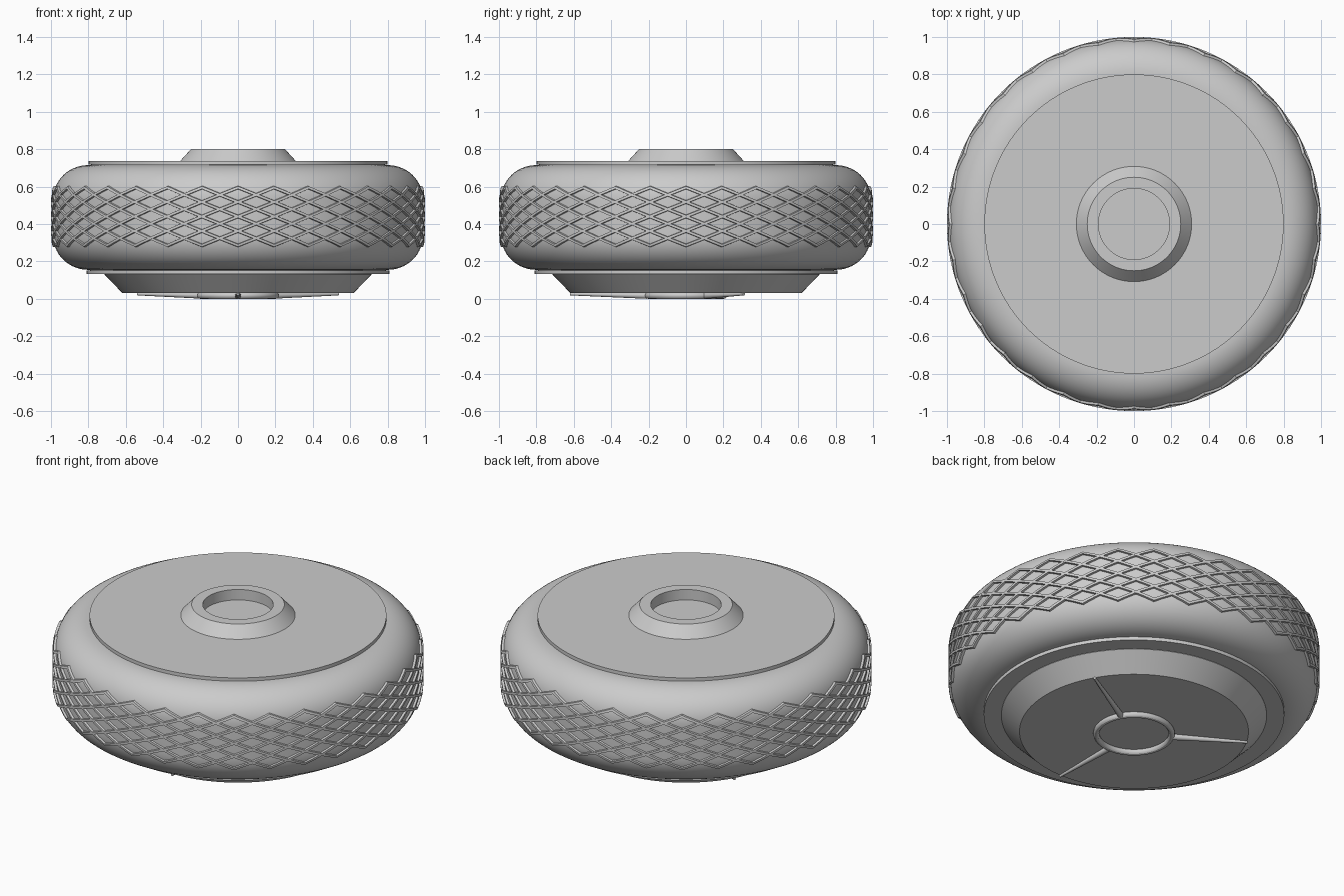
import bpy, bmesh
from math import sin, cos, pi, sqrt, radians
from mathutils import Matrix, Vector

cube = bpy.data.objects.get("Cube")
if cube:
    bpy.data.objects.remove(cube, do_unlink=True)

grey = bpy.data.materials.new("grey")
grey.use_nodes = True
grey.diffuse_color = (0.6, 0.6, 0.6, 1)
grey.node_tree.nodes["Principled BSDF"].inputs["Base Color"].default_value = (0.6, 0.6, 0.6, 1)

MID, HALF, CORNER = 0.435, 0.28, 0.18   # tyre centre height, half width, corner height
RIM, BULGE = 0.8, 0.188                 # tyre shoulder radius and swell beyond it


def finish(name, bm, smooth=True):
    bmesh.ops.recalc_face_normals(bm, faces=bm.faces[:])
    mesh = bpy.data.meshes.new(name)
    bm.to_mesh(mesh)
    bm.free()
    mesh.materials.append(grey)
    obj = bpy.data.objects.new(name, mesh)
    bpy.context.collection.objects.link(obj)
    if smooth:
        bpy.ops.object.select_all(action='DESELECT')
        obj.select_set(True)
        bpy.context.view_layer.objects.active = obj
        bpy.ops.object.shade_smooth_by_angle(angle=radians(30))
    return obj


def lathe(name, profile, steps=128):
    """Spin (radius, height) points around the vertical axis."""
    bm = bmesh.new()
    verts = [bm.verts.new((r, 0, z)) for r, z in profile]
    edges = [bm.edges.new(pair) for pair in zip(verts, verts[1:])]
    bmesh.ops.spin(bm, geom=verts + edges, cent=(0, 0, 0), axis=(0, 0, 1),
                   angle=2 * pi, steps=steps, use_merge=True)
    bmesh.ops.remove_doubles(bm, verts=bm.verts[:], dist=1e-5)
    return finish(name, bm)


def tyre_radius(z):
    t = max(0, abs(z - MID) - (HALF - CORNER)) / CORNER
    return RIM + BULGE * sqrt(max(0, 1 - t * t))


# Tyre body with rounded shoulders
arc = [i * pi / 2 / 14 for i in range(15)]
upper = [(RIM + BULGE * cos(a), MID + HALF - CORNER + CORNER * sin(a)) for a in arc]
lower = [(r, 2 * MID - z) for r, z in reversed(upper)]
lathe("tyre", [(0, MID - HALF)] + lower + upper + [(0, MID + HALF)])

# Crossed helical tread ribs
STRANDS, ROWS, STEPS = 32, 4, 24
BOTTOM, TOP = 0.285, 0.595
bm = bmesh.new()
for strand in range(STRANDS):
    for turn in (-1, 1):
        previous = None
        for s in range(STEPS + 1):
            f = s / STEPS
            angle = -pi / 2 + (strand + turn * ROWS * f) * 2 * pi / STRANDS
            z = BOTTOM + (TOP - BOTTOM) * f
            ring = []
            for dz, lift in ((-0.011, -0.012), (-0.007, 0.012), (0.007, 0.012), (0.011, -0.012)):
                r = tyre_radius(z + dz) + lift
                ring.append(bm.verts.new((r * cos(angle), r * sin(angle), z + dz)))
            if previous:
                for k in range(4):
                    n = (k + 1) % 4
                    bm.faces.new((previous[k], previous[n], ring[n], ring[k]))
            else:
                bm.faces.new(ring)
            previous = ring
        bm.faces.new(previous)
finish("tread_ribs", bm)

# Upper plate on a slightly narrower neck, and its hollow hub
lathe("upper_plate", [(0, 0.7), (0.785, 0.7), (0.785, 0.718), (0.8, 0.718), (0.8, 0.738), (0, 0.738)])
lathe("hub_collar", [(0.31, 0.736), (0.25, 0.802), (0.19, 0.802), (0.19, 0.74), (0, 0.74)])

# Lower plate and tapered hub cap
lathe("lower_plate", [(0, 0.17), (0.79, 0.17), (0.79, 0.152), (0.81, 0.152), (0.81, 0.132), (0, 0.132)])
lathe("hub_cap", [(0, 0.135), (0.715, 0.135), (0.715, 0.13), (0.617, 0.03), (0, 0.03)])

# Round ring on the hub cap
MAJOR, MINOR = 0.203, 0.017
lathe("cap_ring", [(MAJOR + MINOR * cos(i * pi / 6), MINOR + MINOR * sin(i * pi / 6))
                   for i in range(13)], 64)

# Three tapered spokes from the ring to the cap edge
bm = bmesh.new()
for degrees in (-90, 30, 150):
    a = radians(degrees)
    direction = Vector((cos(a), sin(a), 0.02)).normalized()
    place = Matrix.Translation(Vector((0, 0, 0.013)) + direction * 0.415)
    bmesh.ops.create_cone(bm, cap_ends=True, segments=16, radius1=0.017, radius2=0.007,
                          depth=0.41, matrix=place @ direction.to_track_quat('Z', 'Y').to_matrix().to_4x4())
finish("cap_spokes", bm)
